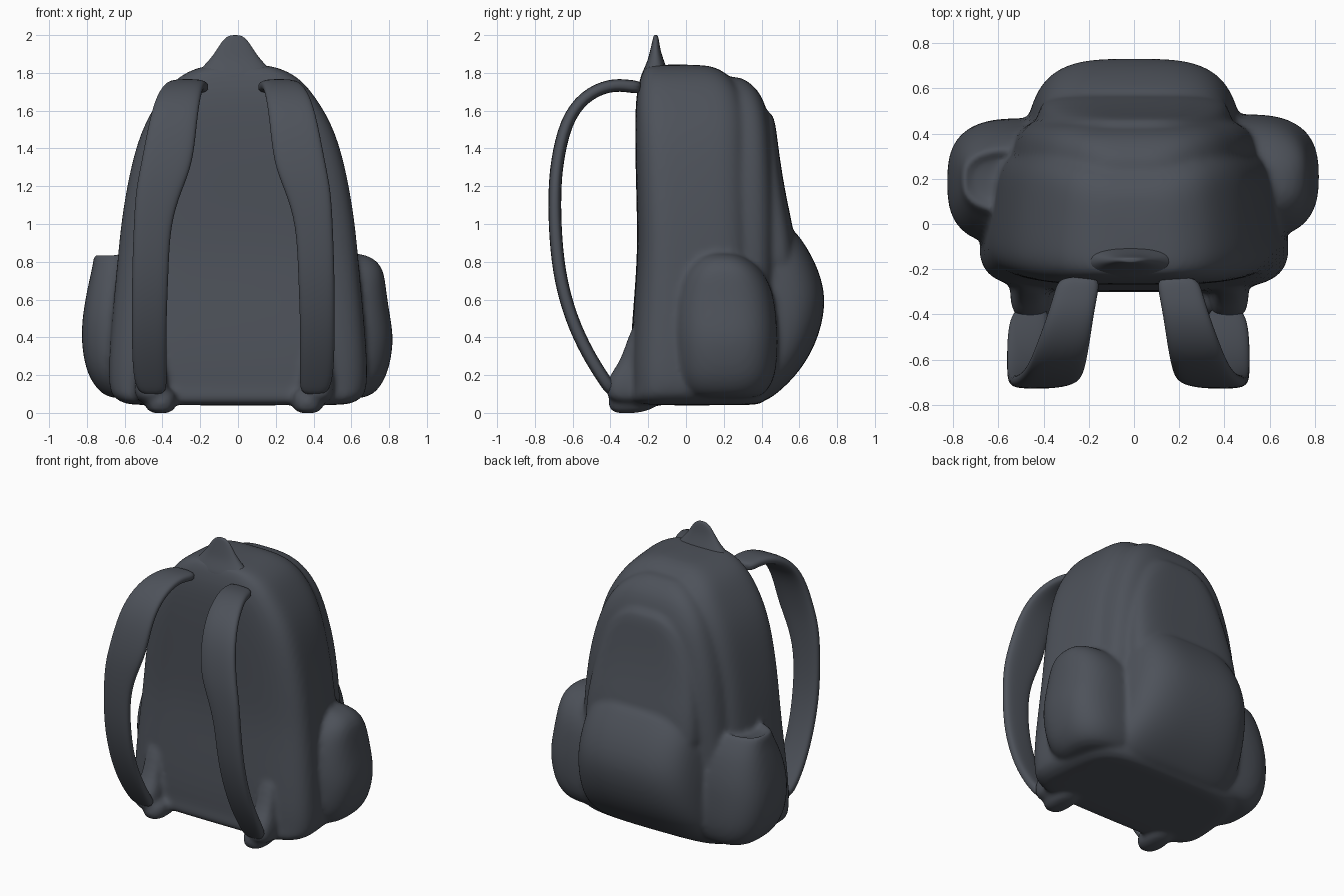
import bpy, bmesh, math
from mathutils import Vector

mat = bpy.data.materials.new("dark slate fabric")
mat.diffuse_color = (0.075, 0.084, 0.102, 1)


def finish(name, rings):
    """Skin closed rings into a smooth, capped object."""
    bm = bmesh.new()
    vs = [[bm.verts.new(p) for p in r] for r in rings]
    n = len(rings[0])
    for a, b in zip(vs, vs[1:]):
        for i in range(n):
            bm.faces.new((a[i], a[(i + 1) % n], b[(i + 1) % n], b[i]))
    bm.faces.new(vs[0])
    bm.faces.new(vs[-1])
    bmesh.ops.recalc_face_normals(bm, faces=bm.faces)
    for f in bm.faces:
        f.smooth = True
    me = bpy.data.meshes.new(name)
    bm.to_mesh(me)
    bm.free()
    me.materials.append(mat)
    ob = bpy.data.objects.new(name, me)
    bpy.context.collection.objects.link(ob)
    m = ob.modifiers.new("smooth", "SUBSURF")
    m.levels = m.render_levels = 2
    return ob


def sp(v, e):
    return math.copysign(abs(v) ** e, v)


def loft(name, rows, cx=0, power=4, taper=0.0, n=28):
    """Stack of rounded-rectangle sections: (z, half width, y front, y back)."""
    rings = []
    for z, hw, y0, y1 in rows:
        ring = []
        for i in range(n):
            a = 2 * math.pi * (i + 0.5) / n
            u, v = sp(math.cos(a), 2 / power), sp(math.sin(a), 2 / power)
            ring.append((cx + hw * u * (1 - taper * (v + 1) / 2),
                         (y0 + y1) / 2 + (y1 - y0) / 2 * v, z))
        rings.append(ring)
    return finish(name, rings)


def strap(name, pts, thick, side):
    """Padded ribbon along (y, z, x inner, x outer); left side sits 0.05 wider."""
    rings = []
    for k, (y, z, xi, xo) in enumerate(pts):
        a, b = pts[max(k - 1, 0)], pts[min(k + 1, len(pts) - 1)]
        t = Vector((0, b[0] - a[0], b[1] - a[1])).normalized()
        nrm = Vector((0, -t.z, t.y))
        off = 0.05 if side < 0 else 0
        c = Vector((side * ((xi + xo) / 2 + off), y, z))
        ring = []
        for i in range(12):
            q = 2 * math.pi * (i + 0.5) / 12
            ring.append(c + Vector((sp(math.cos(q), 0.6) * (xo - xi) / 2 * 1.04, 0, 0))
                        + nrm * sp(math.sin(q), 0.7) * thick / 2)
        rings.append(ring)
    return finish(name, rings)


body = []
# main compartment with flat back panel
body.append(loft("pack_body", [
    (0.04, 0.52, -0.22, 0.32), (0.045, 0.63, -0.29, 0.40), (0.08, 0.69, -0.31, 0.43),
    (0.12, 0.715, -0.295, 0.43), (0.25, 0.72, -0.30, 0.43), (0.5, 0.70, -0.285, 0.41),
    (0.8, 0.67, -0.26, 0.38), (1.0, 0.65, -0.26, 0.37), (1.2, 0.617, -0.265, 0.36),
    (1.4, 0.57, -0.27, 0.35), (1.55, 0.51, -0.27, 0.34), (1.68, 0.425, -0.265, 0.31),
    (1.77, 0.345, -0.245, 0.25), (1.82, 0.25, -0.225, 0.18), (1.845, 0.15, -0.20, 0.11)],
    power=4.6, taper=0.13))

# second compartment behind it
body.append(loft("rear_compartment", [
    (0.05, 0.48, 0.1, 0.36), (0.1, 0.60, 0.1, 0.42), (0.3, 0.61, 0.1, 0.47),
    (0.8, 0.585, 0.1, 0.49), (1.1, 0.55, 0.1, 0.485), (1.3, 0.51, 0.1, 0.47),
    (1.5, 0.44, 0.1, 0.455), (1.62, 0.37, 0.1, 0.425), (1.71, 0.28, 0.1, 0.385),
    (1.77, 0.17, 0.1, 0.31), (1.78, 0.08, 0.12, 0.26)], power=4, taper=0.12))

# arched upper pouch
body.append(loft("upper_pouch", [
    (0.6, 0.47, 0.3, 0.60), (0.9, 0.46, 0.3, 0.585), (1.1, 0.43, 0.3, 0.54),
    (1.25, 0.395, 0.3, 0.512), (1.4, 0.34, 0.3, 0.49), (1.5, 0.28, 0.3, 0.478),
    (1.57, 0.2, 0.3, 0.465), (1.60, 0.1, 0.32, 0.44)], power=4, taper=0.1))

# bulging lower pouch
body.append(loft("lower_pouch", [
    (0.05, 0.46, 0.15, 0.40), (0.09, 0.55, 0.15, 0.47), (0.2, 0.56, 0.15, 0.59),
    (0.35, 0.545, 0.15, 0.685), (0.52, 0.53, 0.15, 0.735), (0.66, 0.51, 0.15, 0.735),
    (0.8, 0.49, 0.15, 0.685), (0.9, 0.46, 0.15, 0.625), (0.97, 0.40, 0.2, 0.575),
    (0.99, 0.2, 0.25, 0.5)], power=3.4, taper=0.22))

# side pockets: rounded on the right, open-topped on the left
body.append(loft("right_side_pocket", [
    (0.07, 0.17, 0.03, 0.37), (0.11, 0.24, -0.02, 0.43), (0.2, 0.30, -0.06, 0.48),
    (0.38, 0.335, -0.07, 0.49), (0.52, 0.31, -0.07, 0.48), (0.65, 0.29, -0.05, 0.46),
    (0.75, 0.28, -0.01, 0.41), (0.81, 0.24, 0.05, 0.34), (0.85, 0.16, 0.11, 0.26)],
    cx=0.495, power=2.7))
body.append(loft("left_side_pocket", [
    (0.07, 0.17, 0.03, 0.37), (0.11, 0.245, -0.02, 0.43), (0.22, 0.315, -0.09, 0.47),
    (0.4, 0.34, -0.10, 0.47), (0.55, 0.325, -0.09, 0.46), (0.7, 0.295, -0.03, 0.42),
    (0.78, 0.275, 0.02, 0.38), (0.84, 0.27, 0.05, 0.34), (0.845, 0.25, 0.07, 0.32),
    (0.80, 0.235, 0.09, 0.30)], cx=-0.495, power=2.8))

# strap anchors and corner feet at the lower front corners
for side in (1, -1):
    body.append(loft("strap_anchor", [
        (0.05, 0.06, -0.38, -0.15), (0.09, 0.09, -0.43, -0.15), (0.18, 0.09, -0.42, -0.15),
        (0.25, 0.075, -0.365, -0.15), (0.34, 0.07, -0.325, -0.15), (0.5, 0.06, -0.275, -0.15)],
        cx=side * 0.44 - 0.02, power=3, n=16))
    body.append(loft("corner_foot", [
        (-0.002, 0.04, -0.37, -0.27), (0.01, 0.07, -0.40, -0.2), (0.05, 0.09, -0.42, -0.12),
        (0.14, 0.085, -0.40, -0.12)], cx=side * 0.39 - 0.02, power=2.5, n=16))

# fuse the padded parts into one soft skin
bpy.ops.object.select_all(action='DESELECT')
for ob in body:
    ob.select_set(True)
bpy.context.view_layer.objects.active = body[0]
bpy.ops.object.join()
r = body[0].modifiers.new("fuse", "REMESH")
r.mode, r.voxel_size, r.use_smooth_shade = 'VOXEL', 0.017, True
s = body[0].modifiers.new("soften", "SMOOTH")
s.factor, s.iterations = 0.5, 5

# hanging loop at the top
loft("hang_loop", [
    (1.74, 0.25, -0.255, -0.12), (1.8, 0.21, -0.235, -0.09), (1.86, 0.145, -0.205, -0.115),
    (1.92, 0.10, -0.19, -0.135), (1.97, 0.07, -0.178, -0.142), (1.995, 0.04, -0.172, -0.148),
    (2.0, 0.015, -0.168, -0.152)], cx=-0.015, power=2.4, n=16)

# shoulder straps
path = [(-0.23, 1.72, 0.10, 0.28), (-0.30, 1.73, 0.11, 0.30), (-0.40, 1.74, 0.13, 0.33),
        (-0.54, 1.68, 0.15, 0.38), (-0.64, 1.54, 0.17, 0.42), (-0.685, 1.32, 0.19, 0.46),
        (-0.695, 1.18, 0.25, 0.49), (-0.695, 1.0, 0.31, 0.50), (-0.675, 0.74, 0.32, 0.51),
        (-0.61, 0.5, 0.33, 0.51), (-0.52, 0.31, 0.33, 0.51), (-0.43, 0.17, 0.33, 0.50),
        (-0.38, 0.10, 0.33, 0.47)]
for side, word in ((1, "right"), (-1, "left")):
    strap(word + "_shoulder_strap", path, 0.07, side)
